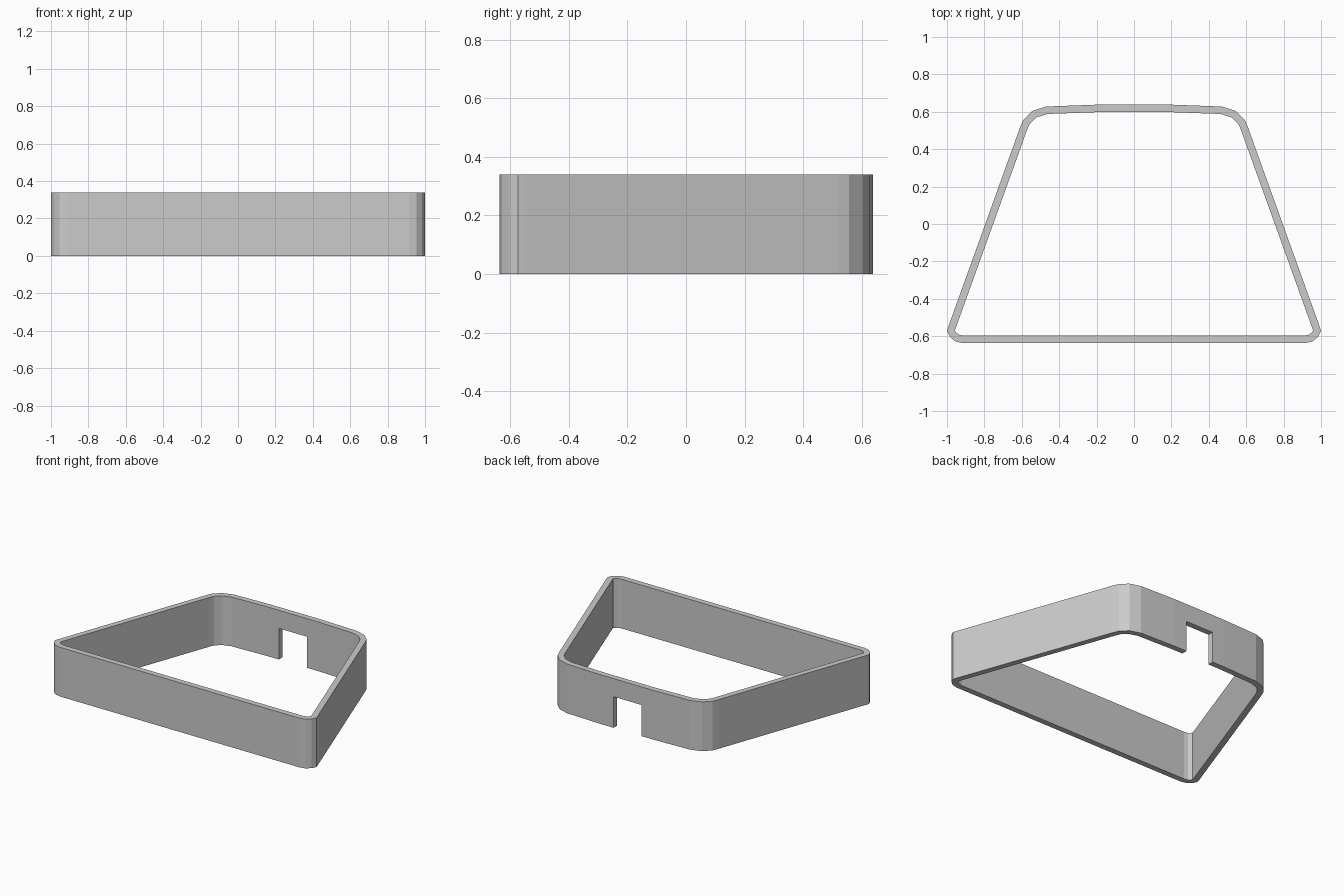
import bpy, bmesh
from mathutils import Vector

if "Cube" in bpy.data.objects:
    bpy.data.objects.remove(bpy.data.objects["Cube"], do_unlink=True)

WALL = 0.04
LEVELS = [0.0, 0.215, 0.34]      # floor, notch top, rim

# Left half of the outer outline, from front middle to the notch edge
half = [(0.915, -0.637), (0.955, -0.628), (0.985, -0.603), (1.0, -0.573),
        (0.994, -0.552), (0.61, 0.515), (0.592, 0.557), (0.545, 0.604),
        (0.47, 0.628), (0.2, 0.638), (0.107, 0.638)]
outer = [Vector(p) for p in half] + [Vector((-x, y)) for x, y in reversed(half)]
count = len(outer)
notch = len(half) - 1            # segment between the two notch edges


def inset(i):
    """Move an outline corner inward by the wall thickness."""
    a = (outer[i] - outer[i - 1]).normalized()
    b = (outer[(i + 1) % count] - outer[i]).normalized()
    na, nb = Vector((-a.y, a.x)), Vector((-b.y, b.x))
    return outer[i] + (na + nb) * WALL / (1 + na.dot(nb))


inner = [inset(i) for i in range(count)]

# Wall ring with an open notch at the bottom of the back
bm = bmesh.new()
out_v = [[bm.verts.new((*p, z)) for p in outer] for z in LEVELS]
in_v = [[bm.verts.new((*p, z)) for p in inner] for z in LEVELS]
for i in range(count):
    j = (i + 1) % count
    for k in range(2):
        if i == notch and k == 0:
            continue
        bm.faces.new((out_v[k][i], out_v[k][j], out_v[k + 1][j], out_v[k + 1][i]))
        bm.faces.new((in_v[k][j], in_v[k][i], in_v[k + 1][i], in_v[k + 1][j]))
    # Rim and underside
    bm.faces.new((out_v[2][i], out_v[2][j], in_v[2][j], in_v[2][i]))
    low = 1 if i == notch else 0
    bm.faces.new((out_v[low][j], out_v[low][i], in_v[low][i], in_v[low][j]))
# Notch side faces
for i in (notch, notch + 1):
    bm.faces.new((out_v[0][i], in_v[0][i], in_v[1][i], out_v[1][i]))
bmesh.ops.recalc_face_normals(bm, faces=bm.faces)
bmesh.ops.dissolve_limit(bm, angle_limit=0.01, verts=bm.verts, edges=bm.edges)

mesh = bpy.data.meshes.new("frame_wall")
bm.to_mesh(mesh)
bm.free()
frame = bpy.data.objects.new("frame_wall", mesh)
bpy.context.collection.objects.link(frame)

# Plain grey material
grey = bpy.data.materials.new("light_grey")
grey.use_nodes = True
colour = (0.6, 0.6, 0.6, 1.0)
grey.diffuse_color = colour
grey.node_tree.nodes["Principled BSDF"].inputs["Base Color"].default_value = colour
mesh.materials.append(grey)
